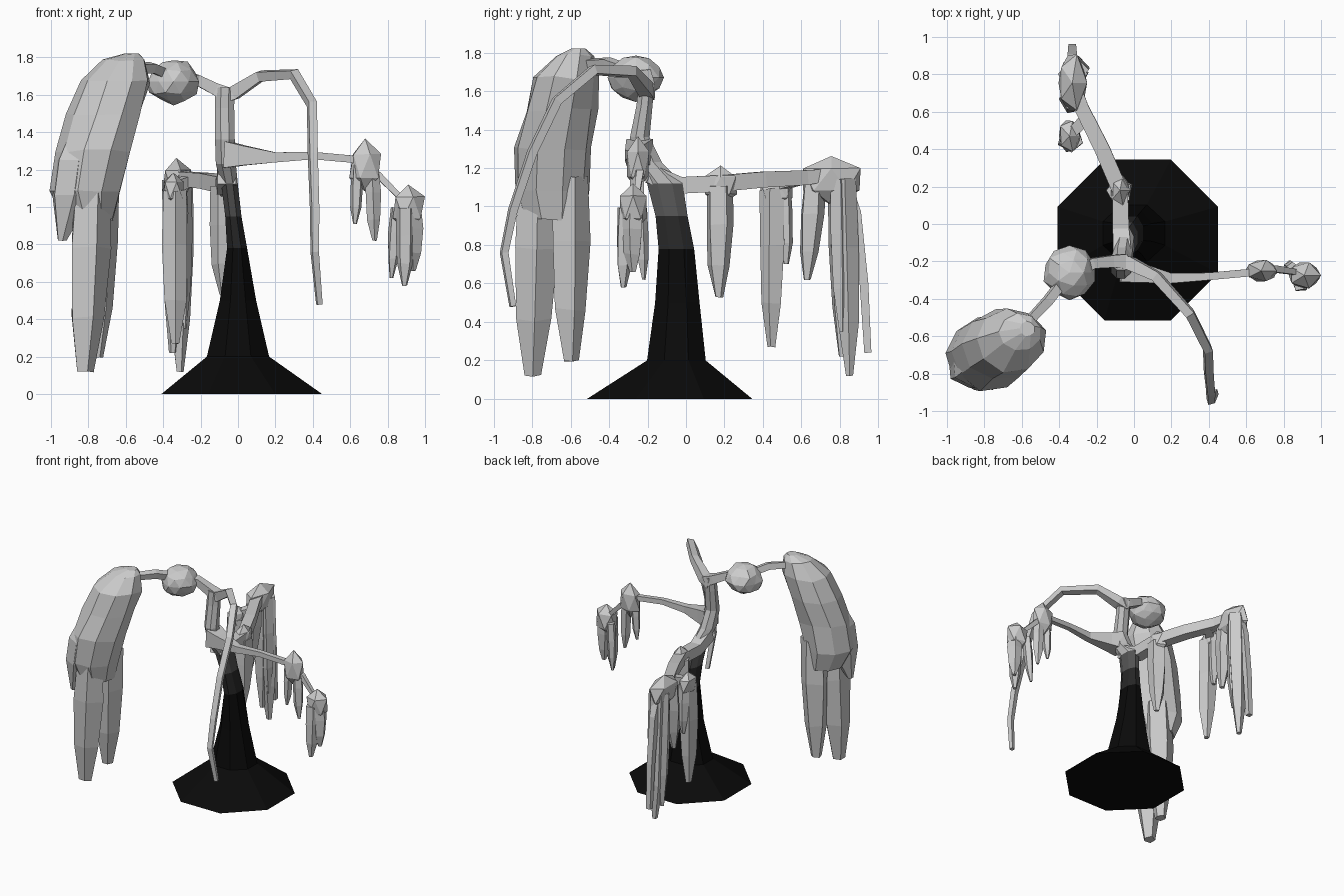
import bpy, bmesh, math, random
from mathutils import Vector, Matrix
random.seed(4)


def skin(bm, loops):
    """Bridge consecutive vertex loops and cap both ends."""
    n = len(loops[0])
    for a, b in zip(loops, loops[1:]):
        for i in range(n):
            j = (i + 1) % n
            bm.faces.new((a[i], a[j], b[j], b[i]))
    bm.faces.new(loops[0][::-1])
    bm.faces.new(loops[-1])


def loft(bm, rings, sides=6, turn=0.0, jitter=0.0):
    """Horizontal rings given as (x, y, z, rx, ry)."""
    loops = []
    for x, y, z, rx, ry in rings:
        loop = []
        for i in range(sides):
            a = 2 * math.pi * i / sides + turn
            k = 1 + random.uniform(-jitter, jitter)
            loop.append(bm.verts.new((x + rx * k * math.cos(a), y + ry * k * math.sin(a),
                                      z + random.uniform(-jitter, jitter) * rx)))
        loops.append(loop)
    skin(bm, loops)


def tube(bm, pts, sides=4):
    """Tube along points given as (x, y, z, radius)."""
    P = [Vector(p[:3]) for p in pts]
    d = (P[1] - P[0]).normalized()
    side = d.cross(Vector((0, 0, 1))).normalized()
    u = (side + d.cross(side)).normalized()
    loops = []
    for i, p in enumerate(P):
        nd = (P[min(i + 1, len(P) - 1)] - P[max(i - 1, 0)]).normalized()
        u = (d.rotation_difference(nd) @ u).normalized()
        d = nd
        v = d.cross(u)
        r = pts[i][3]
        loops.append([bm.verts.new(p + r * (math.cos(t) * u + math.sin(t) * v))
                      for t in (2 * math.pi * k / sides for k in range(sides))])
    skin(bm, loops)


def ball(bm, c, size, sub=1, jitter=0.06):
    m = Matrix.Translation(c) @ Matrix.Diagonal((*size, 1))
    res = bmesh.ops.create_icosphere(bm, subdivisions=sub, radius=1, matrix=m)
    for v in res['verts']:
        v.co = Vector(c) + (v.co - Vector(c)) * (1 + random.uniform(-jitter, jitter))


def strand(bm, top, tip, w, blunt=0.3):
    """Hanging tapered strand."""
    a, b = Vector(top), Vector(tip)
    rings = []
    for t, k in ((0, 1.0), (0.35, 1.05), (0.72, 0.85), (1, blunt)):
        p = a.lerp(b, t)
        rings.append((p.x, p.y, p.z, w * k, w * k))
    loft(bm, rings, 5, random.random(), 0.12)


def finish(name, bm):
    bmesh.ops.recalc_face_normals(bm, faces=bm.faces)
    me = bpy.data.meshes.new(name)
    bm.to_mesh(me)
    bm.free()
    ob = bpy.data.objects.new(name, me)
    bpy.context.collection.objects.link(ob)
    return ob


def clump(name, c, size, tips):
    """Leaf cap with hanging strands; tips are (x, y, z, width)."""
    bm = bmesh.new()
    ball(bm, c, size)
    for x, y, z, w in tips:
        top = (c[0] + (x - c[0]) * 0.7, c[1] + (y - c[1]) * 0.7, c[2])
        strand(bm, top, (x, y, z), w)
    return finish(name, bm)


# Trunk: flared octagonal root fading from black to grey
bm = bmesh.new()
loft(bm, [(0.02, -0.085, 0, 0.465, 0.465), (0.0, -0.05, 0.2, 0.18, 0.165),
          (0.0, -0.045, 0.5, 0.105, 0.125), (-0.005, -0.05, 0.78, 0.058, 0.1),
          (-0.025, -0.075, 0.95, 0.047, 0.09), (-0.045, -0.11, 1.12, 0.048, 0.1),
          (-0.065, -0.2, 1.23, 0.058, 0.08), (-0.07, -0.24, 1.36, 0.057, 0.055),
          (-0.072, -0.215, 1.53, 0.056, 0.045), (-0.07, -0.205, 1.64, 0.055, 0.045)],
     8, math.pi / 8)
trunk = finish("trunk", bm)
for i, g in enumerate((0.003, 0.02, 0.09, 0.5)):
    mat = bpy.data.materials.new("bark_%d" % i)
    mat.diffuse_color = (g, g, g, 1)
    trunk.data.materials.append(mat)
for f in trunk.data.polygons:
    z = f.center.z
    f.material_index = 0 if z < 0.8 else 1 if z < 0.95 else 2 if z < 1.12 else 3

# Branches
branches = {
    "left_branch": [(-0.05, -0.2, 1.6, 0.055), (-0.12, -0.2, 1.63, 0.046), (-0.22, -0.21, 1.68, 0.04),
                    (-0.36, -0.28, 1.7, 0.036), (-0.46, -0.41, 1.745, 0.036), (-0.6, -0.56, 1.74, 0.03)],
    "drooping_branch": [(-0.09, -0.2, 1.59, 0.055), (-0.02, -0.21, 1.61, 0.05), (0.12, -0.28, 1.7, 0.038),
                        (0.3, -0.48, 1.71, 0.034), (0.395, -0.67, 1.55, 0.032), (0.4, -0.8, 1.28, 0.031),
                        (0.41, -0.9, 0.98, 0.029), (0.41, -0.945, 0.76, 0.026), (0.435, -0.9, 0.48, 0.02)],
    "right_branch": [(-0.06, -0.24, 1.28, 0.1), (0.03, -0.26, 1.275, 0.075), (0.2, -0.29, 1.265, 0.038),
                     (0.4, -0.28, 1.275, 0.028), (0.62, -0.26, 1.255, 0.028), (0.75, -0.24, 1.17, 0.026),
                     (0.88, -0.26, 1.04, 0.02)],
    "back_branch": [(-0.06, -0.19, 1.17, 0.07), (-0.07, -0.03, 1.11, 0.062), (-0.075, 0.18, 1.12, 0.06),
                    (-0.17, 0.4, 1.14, 0.058), (-0.28, 0.62, 1.15, 0.054), (-0.33, 0.78, 1.17, 0.04)],
    "back_twig": [(-0.25, 0.57, 1.14, 0.045), (-0.35, 0.47, 1.11, 0.04)],
    "back_hanging_twig": [(-0.33, 0.82, 1.15, 0.038), (-0.33, 0.885, 0.97, 0.035), (-0.33, 0.925, 0.6, 0.032),
                          (-0.33, 0.945, 0.24, 0.026)],
}
for name, pts in branches.items():
    bm = bmesh.new()
    tube(bm, pts)
    finish(name, bm)

# Round leaf ball on the left branch
bm = bmesh.new()
ball(bm, (-0.345, -0.26, 1.67), (0.138, 0.14, 0.12), 2, 0.07)
finish("left_leaf_ball", bm)

# Large weeping crown
bm = bmesh.new()
loft(bm, [(-0.57, -0.56, 1.82, 0.04, 0.04), (-0.61, -0.58, 1.785, 0.115, 0.1),
          (-0.655, -0.62, 1.67, 0.19, 0.17), (-0.715, -0.65, 1.5, 0.2, 0.19),
          (-0.775, -0.69, 1.3, 0.205, 0.2), (-0.815, -0.7, 1.08, 0.19, 0.195),
          (-0.79, -0.69, 0.93, 0.13, 0.16)], 9, 0.3, 0.05)
# pointed outer lobe and the two long strands
loft(bm, [(-0.82, -0.72, 1.42, 0.08, 0.08), (-0.86, -0.755, 1.25, 0.12, 0.12),
          (-0.885, -0.765, 1.06, 0.12, 0.115), (-0.94, -0.78, 0.82, 0.025, 0.025)], 6, 0.6, 0.04)
strand(bm, (-0.785, -0.775, 1.15), (-0.82, -0.8, 0.12), 0.105, 0.45)
strand(bm, (-0.74, -0.605, 1.15), (-0.76, -0.6, 0.2), 0.1, 0.4)
finish("weeping_crown", bm)

# Smaller leaf clumps
clump("right_inner_leaves", (0.68, -0.25, 1.22), (0.092, 0.065, 0.14),
      [(0.625, -0.26, 0.91, 0.033), (0.73, -0.25, 0.82, 0.04)])
clump("right_outer_leaves", (0.91, -0.275, 0.995), (0.095, 0.08, 0.13),
      [(0.89, -0.325, 0.58, 0.05), (0.82, -0.22, 0.62, 0.033), (0.935, -0.275, 0.66, 0.055)])
clump("back_inner_leaves", (-0.075, 0.18, 1.11), (0.06, 0.095, 0.1),
      [(-0.08, 0.17, 0.53, 0.07)])
clump("back_middle_leaves", (-0.345, 0.47, 1.09), (0.065, 0.1, 0.1),
      [(-0.335, 0.445, 0.27, 0.068), (-0.34, 0.52, 0.7, 0.045)])
clump("back_outer_leaves", (-0.33, 0.755, 1.14), (0.085, 0.17, 0.125),
      [(-0.31, 0.85, 0.12, 0.07), (-0.35, 0.81, 0.22, 0.058), (-0.29, 0.81, 0.35, 0.05),
       (-0.33, 0.63, 0.62, 0.062)])
